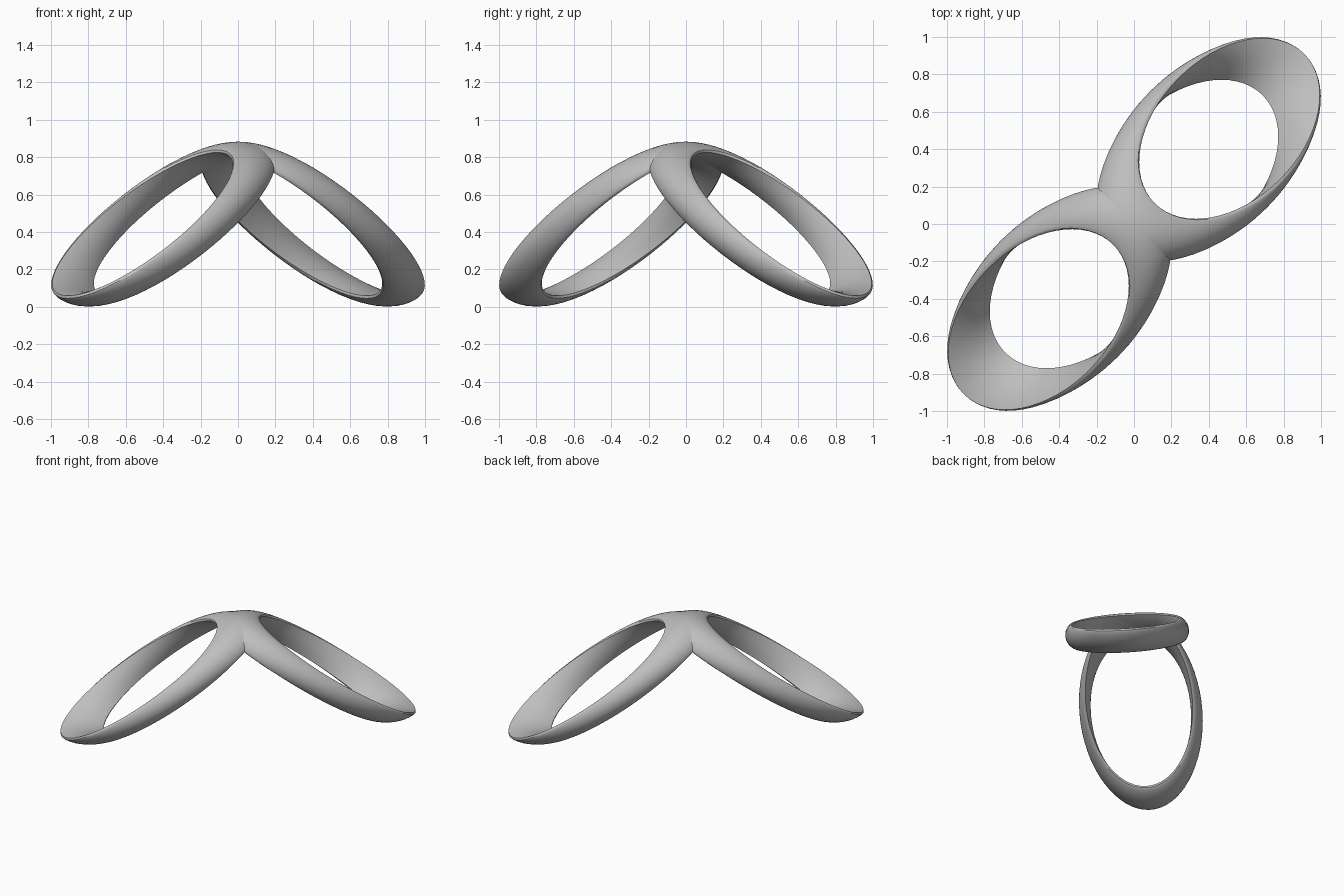
import bpy
import bmesh
from math import sin, cos, pi, radians
from mathutils import Matrix

old = bpy.data.objects.get("Cube")
if old:
    bpy.data.objects.remove(old, do_unlink=True)

# One plain grey metal
metal = bpy.data.materials.new("grey_metal")
metal.use_nodes = True
grey = (0.52, 0.52, 0.52, 1)
metal.diffuse_color = grey
metal.node_tree.nodes["Principled BSDF"].inputs["Base Color"].default_value = grey

SEGMENTS = 64
STEPS = 14
LEAN = 0.565            # how far the round band is sheared sideways
HALF_BAND = 0.157       # half breadth of the band
CENTRE_Z = 0.442


def band_profile():
    """Gently bulged inside, thin lips, domed outside: (offset, radius)."""
    offsets = [cos(pi * i / STEPS) for i in range(STEPS + 1)]
    inside = [(-p, 0.383 - 0.023 * (1 - p * p)) for p in offsets]
    outside = [(p, 0.397 + 0.044 * max(0, 1 - p * p) ** 0.8) for p in offsets]
    return inside + outside


def make_ring(name, turn):
    """Round band leaning away from the peak, turned about the vertical axis."""
    bm = bmesh.new()
    loops = []
    for s in range(SEGMENTS):
        t = 2 * pi * s / SEGMENTS
        loops.append([bm.verts.new((LEAN * (1 + cos(t)) + p * HALF_BAND,
                                    r * sin(t),
                                    CENTRE_Z - r * cos(t)))
                      for p, r in band_profile()])
    count = len(loops[0])
    for s in range(SEGMENTS):
        a, b = loops[s], loops[(s + 1) % SEGMENTS]
        for k in range(count):
            n = (k + 1) % count
            bm.faces.new((a[k], a[n], b[n], b[k]))
    bmesh.ops.recalc_face_normals(bm, faces=bm.faces)
    bmesh.ops.rotate(bm, verts=bm.verts, matrix=Matrix.Rotation(radians(turn), 3, "Z"))
    mesh = bpy.data.meshes.new(name)
    bm.to_mesh(mesh)
    bm.free()
    mesh.materials.append(metal)
    ring = bpy.data.objects.new(name, mesh)
    bpy.context.collection.objects.link(ring)
    bpy.ops.object.select_all(action="DESELECT")
    ring.select_set(True)
    bpy.context.view_layer.objects.active = ring
    bpy.ops.object.shade_smooth_by_angle(angle=radians(35))


# Two rings merging at the peak
make_ring("back_left_ring", 45)
make_ring("front_right_ring", 225)
